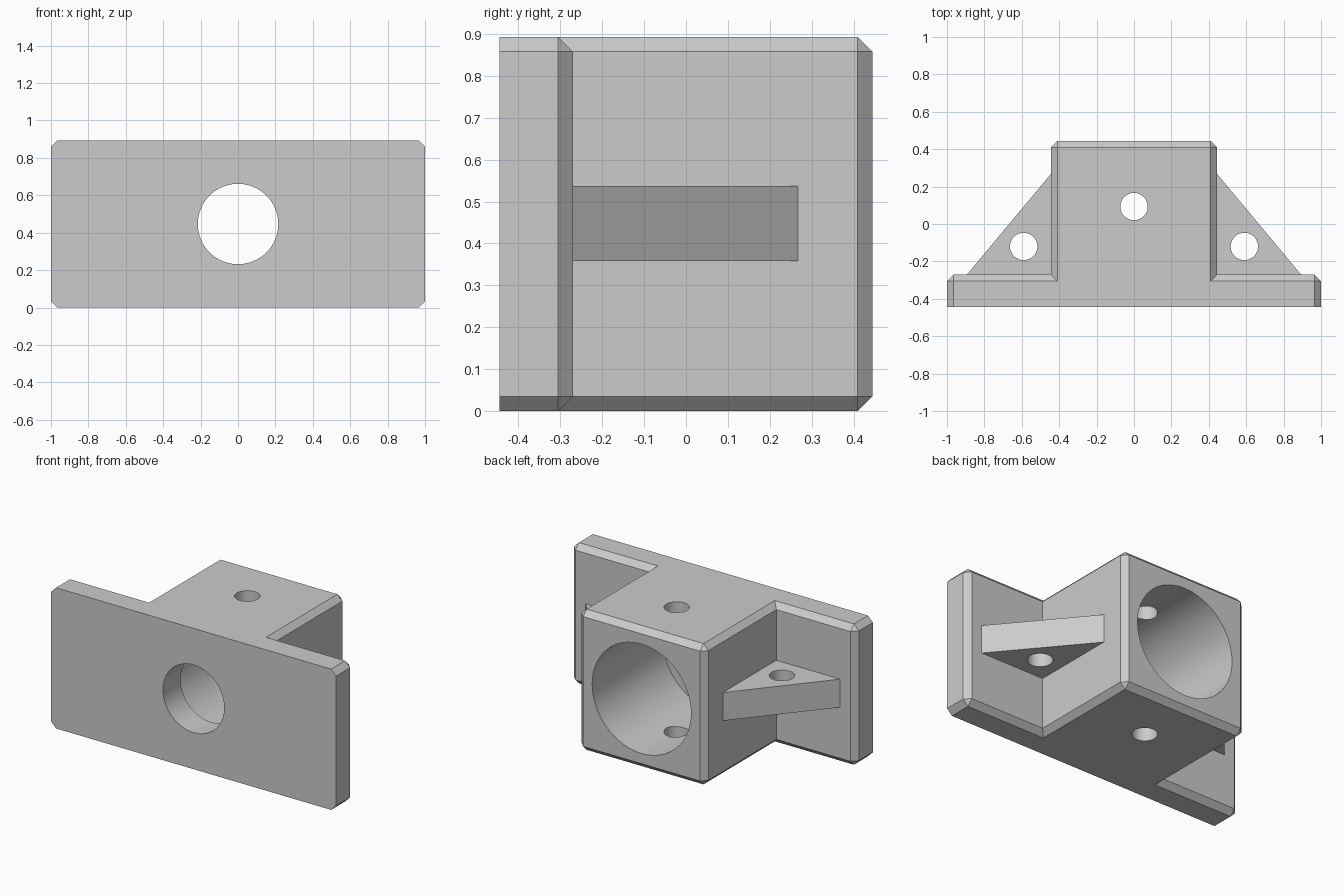
import bpy, bmesh
from mathutils import Matrix
from math import pi

cube = bpy.data.objects.get("Cube")
if cube:
    bpy.data.objects.remove(cube, do_unlink=True)

HALF, HEIGHT, CHAMFER = 0.445, 0.893, 0.035
PLATE_BACK, MID = -0.27, HEIGHT / 2
SCREW_R = 0.073

grey = bpy.data.materials.new("plain grey")
grey.use_nodes = True
colour = (0.6, 0.6, 0.6, 1)
grey.diffuse_color = colour
grey.node_tree.nodes["Principled BSDF"].inputs["Base Color"].default_value = colour


def make_object(name, bm):
    bmesh.ops.recalc_face_normals(bm, faces=bm.faces)
    mesh = bpy.data.meshes.new(name)
    bm.to_mesh(mesh)
    bm.free()
    mesh.materials.append(grey)
    obj = bpy.data.objects.new(name, mesh)
    bpy.context.collection.objects.link(obj)
    return obj


def prism(outline, z0, z1):
    bm = bmesh.new()
    face = bm.faces.new([bm.verts.new((x, y, z0)) for x, y in outline])
    top = bmesh.ops.extrude_face_region(bm, geom=[face])["geom"]
    verts = [v for v in top if isinstance(v, bmesh.types.BMVert)]
    bmesh.ops.translate(bm, verts=verts, vec=(0, 0, z1 - z0))
    bmesh.ops.recalc_face_normals(bm, faces=bm.faces)
    return bm


def drill(obj, centre, radius, depth, axis="Z"):
    """Cut a round hole, then discard the cutter."""
    bm = bmesh.new()
    turn = Matrix.Rotation(pi / 2, 4, "X") if axis == "Y" else Matrix()
    bmesh.ops.create_cone(bm, cap_ends=True, segments=64, radius1=radius, radius2=radius,
                          depth=depth, matrix=Matrix.Translation(centre) @ turn)
    cutter = make_object("hole_cutter", bm)
    cutter.hide_render = True
    mod = obj.modifiers.new("hole", "BOOLEAN")
    mod.operation, mod.solver, mod.object = "DIFFERENCE", "EXACT", cutter
    bpy.ops.object.select_all(action="DESELECT")
    bpy.context.view_layer.objects.active = obj
    obj.select_set(True)
    bpy.ops.object.modifier_apply(modifier=mod.name)
    bpy.data.objects.remove(cutter, do_unlink=True)


def finish(obj):
    bpy.ops.object.select_all(action="DESELECT")
    bpy.context.view_layer.objects.active = obj
    obj.select_set(True)
    bpy.ops.object.shade_smooth_by_angle(angle=pi / 6)


# T-shaped housing: flange and block, chamfered except at the front and inner corners
half_outline = [(1, -HALF), (1, PLATE_BACK), (HALF, PLATE_BACK), (HALF, HALF)]
bm = prism(half_outline + [(-x, y) for x, y in reversed(half_outline)], 0, HEIGHT)


def is_chamfered(edge):
    a, b = (v.co for v in edge.verts)
    on_front = max(a.y, b.y) < -HALF + 0.01
    inner = abs(a.z - b.z) > 0.1 and abs(a.x) < 0.9 and a.y < 0
    return not (on_front or inner)


bmesh.ops.bevel(bm, geom=[e for e in bm.edges if is_chamfered(e)], offset=CHAMFER,
                offset_type="OFFSET", segments=1, affect="EDGES", clamp_overlap=False)
housing = make_object("housing", bm)

# Stepped bore and vertical screw hole
drill(housing, (0, 0.23, MID), 0.347, 1.0, "Y")
drill(housing, (0, -0.35, MID), 0.215, 0.4, "Y")
drill(housing, (0, 0.093, MID), SCREW_R, 1.4)
finish(housing)

# Triangular gussets with screw holes
for side, name in ((1, "left_gusset"), (-1, "right_gusset")):
    corner = [(HALF, PLATE_BACK), (0.893, PLATE_BACK), (HALF, 0.267)]
    gusset = make_object(name, prism([(side * x, y) for x, y in corner], 0.358, 0.537))
    drill(gusset, (side * 0.59, -0.12, MID), SCREW_R, 0.6)
    finish(gusset)
